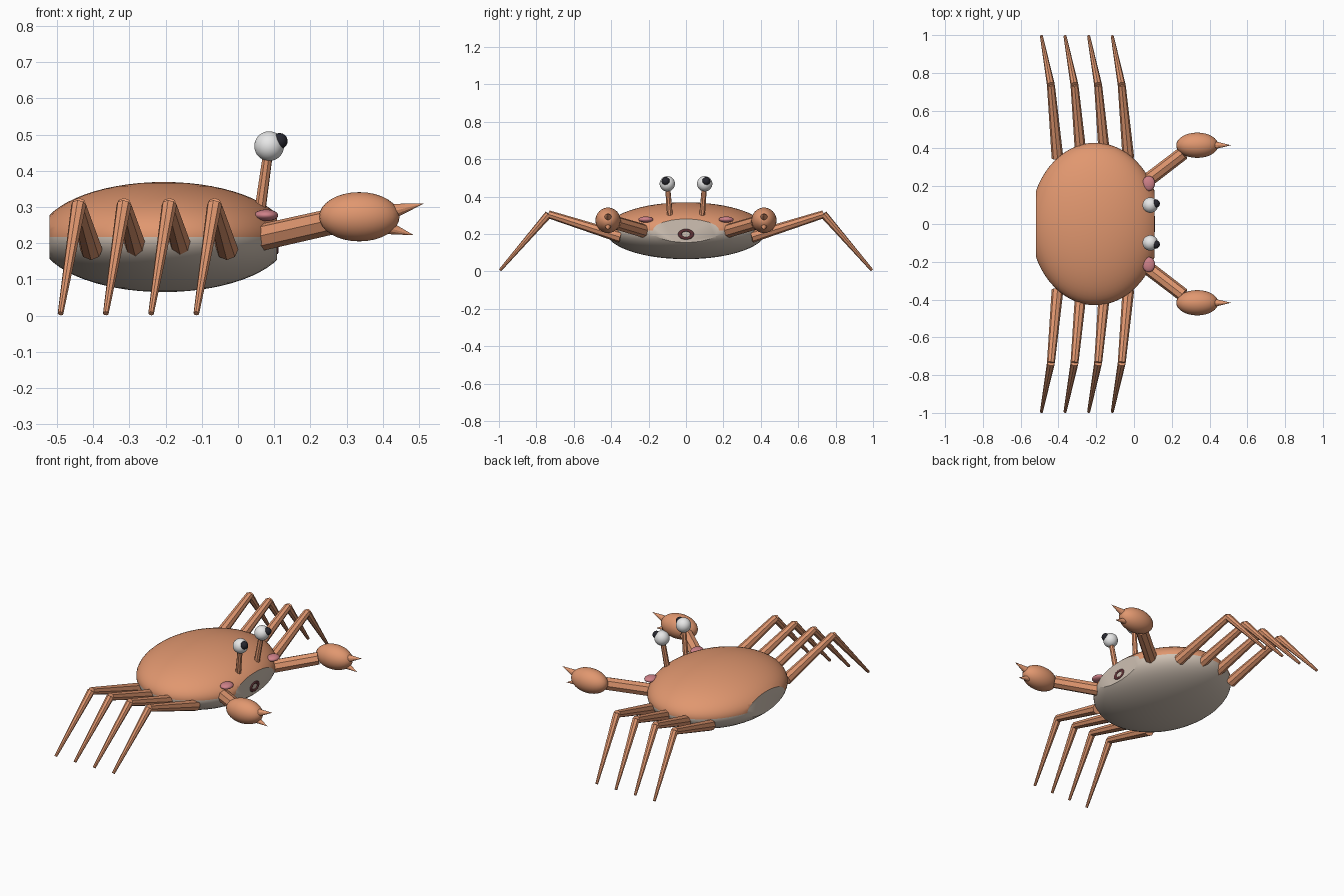
import bpy, bmesh
from mathutils import Vector, Matrix

cube = bpy.data.objects.get("Cube")
if cube:
    bpy.data.objects.remove(cube, do_unlink=True)


def material(name, rgb):
    m = bpy.data.materials.new(name)
    m.use_nodes = True
    colour = (*rgb, 1)
    m.diffuse_color = colour
    m.node_tree.nodes["Principled BSDF"].inputs["Base Color"].default_value = colour
    return m


SHELL = material("shell_orange", (0.75, 0.31, 0.16))
BELLY = material("belly_beige", (0.62, 0.53, 0.45))
PINK = material("cheek_pink", (0.62, 0.22, 0.25))
WHITE = material("eye_white", (0.82, 0.82, 0.82))
BLACK = material("pupil_black", (0.02, 0.02, 0.028))
MAROON = material("mouth_maroon", (0.11, 0.03, 0.035))


def finish(name, bm, mats, smooth=True):
    bmesh.ops.recalc_face_normals(bm, faces=bm.faces[:])
    mesh = bpy.data.meshes.new(name)
    bm.to_mesh(mesh)
    bm.free()
    for m in mats:
        mesh.materials.append(m)
    ob = bpy.data.objects.new(name, mesh)
    bpy.context.collection.objects.link(ob)
    if smooth:
        bpy.ops.object.select_all(action='DESELECT')
        ob.select_set(True)
        bpy.context.view_layer.objects.active = ob
        bpy.ops.object.shade_smooth_by_angle(angle=0.5)
    return ob


def ellipsoid_mesh(centre, radii, segments):
    bm = bmesh.new()
    place = Matrix.Translation(centre) @ Matrix.Diagonal((*radii, 1))
    bmesh.ops.create_uvsphere(bm, u_segments=segments, v_segments=segments // 2,
                              radius=1, matrix=place)
    return bm


def ellipsoid(name, centre, radii, mat, segments=32):
    return finish(name, ellipsoid_mesh(centre, radii, segments), [mat])


def rod(name, start, end, r1, r2, mat, sides=8, smooth=False):
    """Tapered rod between two points."""
    a, b = Vector(start), Vector(end)
    turn = (b - a).to_track_quat('Z', 'Y').to_matrix().to_4x4()
    bm = bmesh.new()
    bmesh.ops.create_cone(bm, cap_ends=True, segments=sides, radius1=r1, radius2=r2,
                          depth=(b - a).length,
                          matrix=Matrix.Translation((a + b) / 2) @ turn)
    return finish(name, bm, [mat], smooth)


# Body: ellipsoid cut flat at both ends, orange above the waist
CENTRE = Vector((-0.205, 0, 0.217))
bm = ellipsoid_mesh(CENTRE, (0.344, 0.43, 0.152), 64)
for x, side in ((-0.52, -1), (0.108, 1)):
    bmesh.ops.bisect_plane(bm, geom=bm.verts[:] + bm.edges[:] + bm.faces[:],
                           plane_co=(x, 0, 0), plane_no=(side, 0, 0), clear_outer=True)
    bmesh.ops.holes_fill(bm, edges=[e for e in bm.edges if e.is_boundary])
bm.normal_update()
for f in bm.faces:
    above = f.calc_center_median().z > CENTRE.z
    f.material_index = 0 if above and abs(f.normal.x) < 0.999 else 1
finish("body", bm, [SHELL, BELLY])

# Mouth: flattened ring on the blunt end
bpy.ops.mesh.primitive_torus_add(major_radius=0.033, minor_radius=0.011,
                                 major_segments=32, minor_segments=10)
mouth = bpy.context.object
mouth.name = "mouth"
mouth.data.transform(Matrix.Translation((0.107, 0, 0.198)) @ Matrix.Diagonal((0.5, 1, 0.65, 1))
                     @ Matrix.Rotation(1.5708, 4, 'Y'))
mouth.data.materials.append(MAROON)
bpy.ops.object.shade_smooth_by_angle(angle=1)

for s, tag in ((-1, "front"), (1, "back")):
    # Eyes on stalks
    rod(f"eye_stalk_{tag}", (0.06, s * 0.085, 0.285), (0.083, s * 0.098, 0.45),
        0.016, 0.014, SHELL)
    ellipsoid(f"eye_{tag}", (0.086, s * 0.1, 0.468), (0.041,) * 3, WHITE)
    ellipsoid(f"pupil_{tag}", (0.115, s * 0.108, 0.482), (0.022,) * 3, BLACK)

    # Cheeks
    ellipsoid(f"cheek_{tag}", (0.078, s * 0.215, 0.277), (0.033, 0.04, 0.016), PINK)

    # Claw arm, claw and its two pincer tips
    rod(f"claw_arm_{tag}", (0.06, s * 0.222, 0.215), (0.26, s * 0.375, 0.26),
        0.037, 0.036, SHELL)
    ellipsoid(f"claw_{tag}", (0.335, s * 0.417, 0.273), (0.111, 0.067, 0.068), SHELL)
    rod(f"upper_pincer_{tag}", (0.415, s * 0.417, 0.285), (0.514, s * 0.417, 0.31),
        0.024, 0, SHELL, 12)
    rod(f"lower_pincer_{tag}", (0.4, s * 0.417, 0.247), (0.486, s * 0.417, 0.222),
        0.022, 0, SHELL, 12)

    # Four jointed legs
    for i in range(4):
        x = -0.44 + 0.125 * i
        knee = (x, s * 0.735, 0.305)
        rod(f"upper_leg_{tag}_{i + 1}", (x + 0.035, s * 0.35, 0.183), knee,
            0.031, 0.021, SHELL)
        rod(f"lower_leg_{tag}_{i + 1}", knee, (x - 0.05, s * 0.994, 0.006),
            0.021, 0.008, SHELL)
